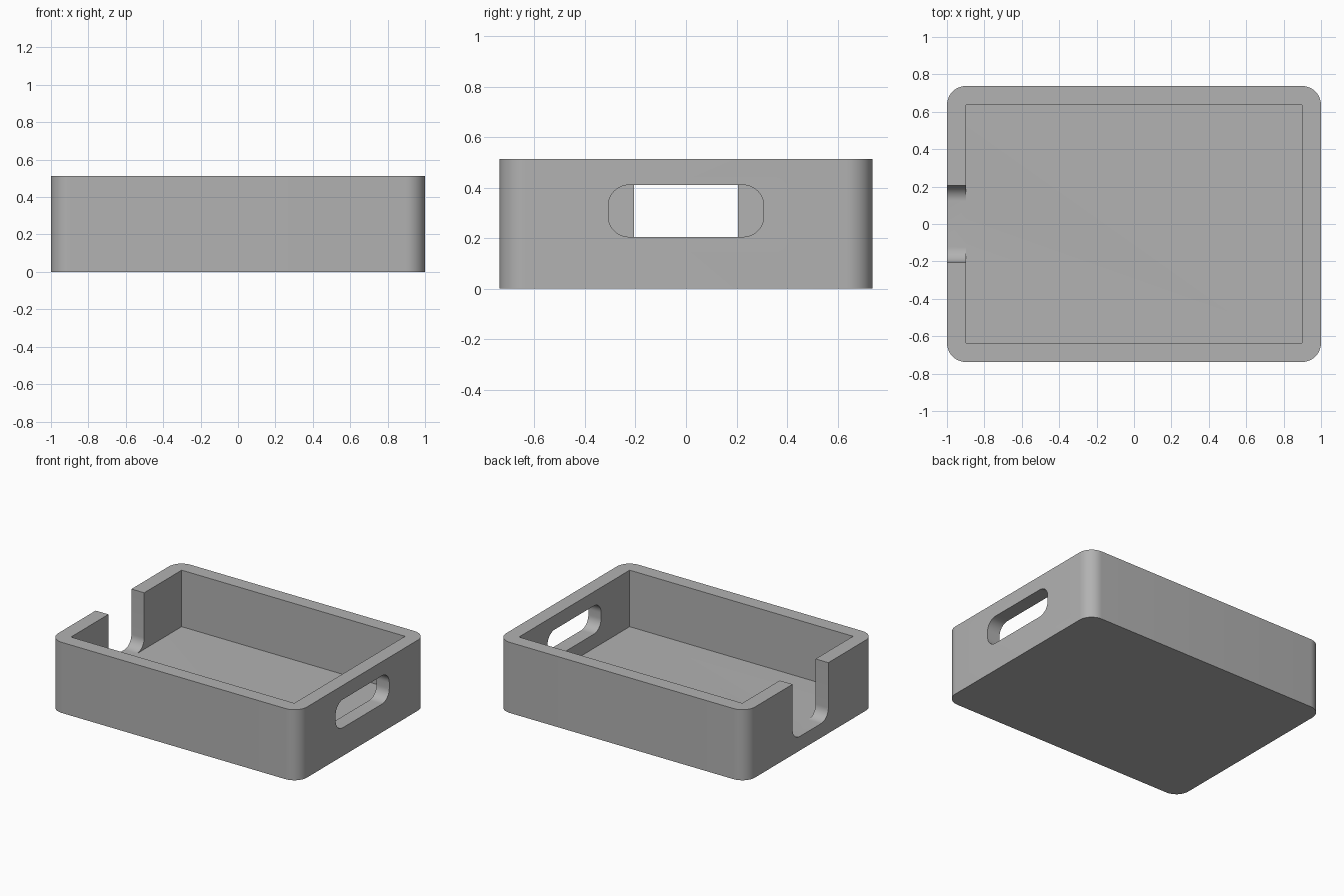
import bpy, bmesh
from math import sin, cos, pi, radians
from mathutils import Vector

if "Cube" in bpy.data.objects:
    bpy.data.objects.remove(bpy.data.objects["Cube"], do_unlink=True)

T = 2 / 19.5            # wall and floor thickness
HX, HY, H = 1.0, 0.738, 5 * T
R = 0.8 * T             # corner radius of the openings

grey = bpy.data.materials.new("plain grey")
grey.use_nodes = True
colour = (0.445, 0.445, 0.445, 1)
grey.diffuse_color = colour
grey.node_tree.nodes["Principled BSDF"].inputs["Base Color"].default_value = colour


def rounded_rect(u0, u1, v0, v1, r, steps=12):
    """Counter-clockwise outline with rounded corners."""
    if r == 0:
        return [(u0, v0), (u1, v0), (u1, v1), (u0, v1)]
    centres = [(u1 - r, v1 - r), (u0 + r, v1 - r), (u0 + r, v0 + r), (u1 - r, v0 + r)]
    points = []
    for i, (cu, cv) in enumerate(centres):
        for k in range(steps + 1):
            a = (i + k / steps) * pi / 2
            points.append((cu + r * cos(a), cv + r * sin(a)))
    return points


def prism(name, outline, axis, start, end):
    """Extrude an outline along x (outline in y, z) or z (outline in x, y)."""
    bm = bmesh.new()
    verts = [bm.verts.new((start, u, v) if axis == "x" else (u, v, start)) for u, v in outline]
    face = bm.faces.new(verts)
    top = bmesh.ops.extrude_face_region(bm, geom=[face])["geom"]
    step = Vector((end - start, 0, 0) if axis == "x" else (0, 0, end - start))
    bmesh.ops.translate(bm, vec=step, verts=[g for g in top if isinstance(g, bmesh.types.BMVert)])
    bmesh.ops.recalc_face_normals(bm, faces=bm.faces)
    mesh = bpy.data.meshes.new(name)
    bm.to_mesh(mesh)
    bm.free()
    mesh.materials.append(grey)
    obj = bpy.data.objects.new(name, mesh)
    bpy.context.collection.objects.link(obj)
    return obj


# Outer body with rounded vertical corners
tray = prism("open_tray", rounded_rect(-HX, HX, -HY, HY, T), "z", 0, H)

# Square-cornered cavity, slot in the right-hand end, open notch in the other
cutters = [
    prism("cavity_cutter", rounded_rect(-HX + T, HX - T, -HY + T, HY - T, 0), "z", T, H + 0.2),
    prism("slot_cutter", rounded_rect(-3 * T, 3 * T, 2 * T, 4 * T, R), "x", HX - 2 * T, HX + 0.1),
    prism("notch_cutter", rounded_rect(-2 * T, 2 * T, T, H + 0.3, R), "x", -HX - 0.1, -HX + T),
]
bpy.context.view_layer.objects.active = tray
for cutter in cutters:
    cutter.hide_render = True
    cut = tray.modifiers.new(cutter.name, "BOOLEAN")
    cut.operation = "DIFFERENCE"
    cut.solver = "EXACT"
    cut.object = cutter
    bpy.ops.object.modifier_apply(modifier=cut.name)
for cutter in cutters:
    bpy.data.objects.remove(cutter, do_unlink=True)

# Smooth curved corners, crisp edges elsewhere
bpy.ops.object.select_all(action="DESELECT")
tray.select_set(True)
bpy.ops.object.shade_smooth_by_angle(angle=radians(30))
